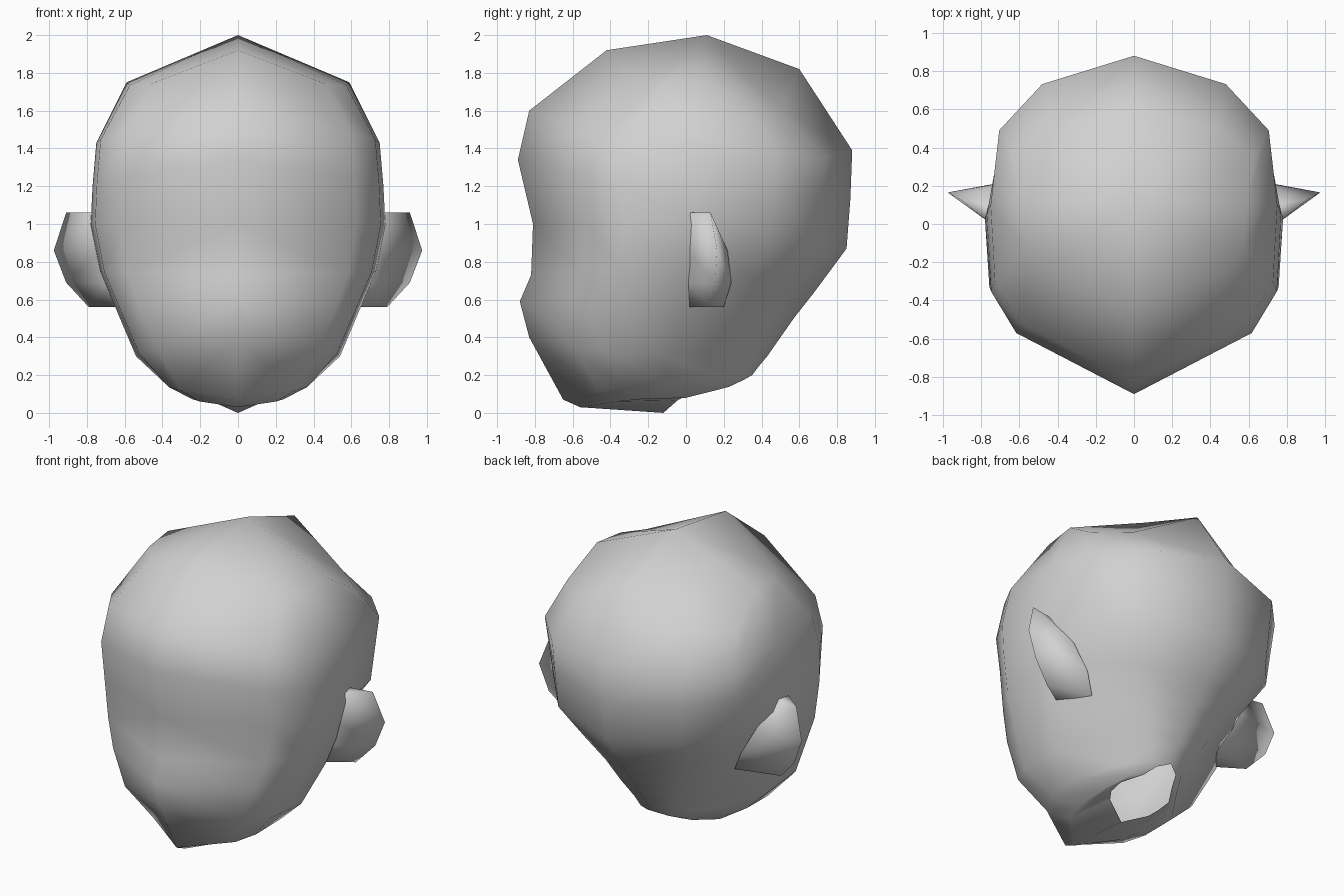
import bpy
import bmesh

cube = bpy.data.objects.get("Cube")
if cube:
    bpy.data.objects.remove(cube, do_unlink=True)

grey = bpy.data.materials.new("plain grey")
grey.use_nodes = True
COLOUR = (0.64, 0.64, 0.64, 1)
grey.diffuse_color = COLOUR
grey.node_tree.nodes["Principled BSDF"].inputs["Base Color"].default_value = COLOUR


def mix(a, b, t):
    return a + (b - a) * t


def add_mirrored(name, bm):
    """Turn a +x half mesh into a smooth, mirrored object."""
    mesh = bpy.data.meshes.new(name)
    bm.to_mesh(mesh)
    bm.free()
    mesh.materials.append(grey)
    mesh.polygons.foreach_set("use_smooth", [True] * len(mesh.polygons))
    obj = bpy.data.objects.new(name, mesh)
    bpy.context.collection.objects.link(obj)
    mirror = obj.modifiers.new("mirror", 'MIRROR')
    mirror.use_clip = True
    return obj


def bridge(bm, upper, lower):
    """Join two rows of vertices with quads."""
    for i in range(len(upper) - 1):
        bm.faces.new((upper[i], lower[i], lower[i + 1], upper[i + 1]))


# Head: tilted half rings from crown to neck opening
# front y, front z, back y, back z, front width, back width, side y, side z, corner sag
RINGS = [
    (-.42, 1.92, .60, 1.82, .59, .67, .10, 1.75, .20),
    (-.83, 1.60, .88, 1.39, .75, .75, .10, 1.43, .05),
    (-.89, 1.34, .87, 1.13, .77, .74, .05, 1.20, 0),
    (-.81, 1.00, .85, .87, .78, .72, .03, 1.00, 0),
    (-.82, .73, .68, .64, .73, .56, 0, .75, 0),
    (-.88, .59, .57, .50, .65, .43, 0, .56, 0),
    (-.83, .40, .50, .40, .54, .34, -.1, .30, 0),
    (-.65, .07, .43, .30, .38, .24, -.1, .15, 0),
    (-.56, .03, .38, .24, .25, .19, 0, .08, 0),
    (-.12, 0, .35, .20, .19, .12, .10, .11, 0),
]
# width share, y share, z share between the midline and the side, sag share
FRONT = [(0, 0, 0, 0), (.8, .34, .6, .4), (.97, .57, .85, .2), (1, 1, 1, 0)]
BACK = [(.94, .5, .3, .9), (.64, .81, .7, 1), (0, 1, 1, 0)]


def half_ring(bm, yf, zf, yb, zb, wf, wb, ys, zs, sag):
    pts = [(wf * a, mix(yf, ys, b), mix(zf, zs, c) - sag * d) for a, b, c, d in FRONT]
    pts += [(wb * a, mix(ys, yb, b), mix(zs, zb, c) - sag * d) for a, b, c, d in BACK]
    return [bm.verts.new(p) for p in pts]


bm = bmesh.new()
crown = bm.verts.new((0, .11, 2))
rows = [half_ring(bm, *ring) for ring in RINGS]
for a, b in zip(rows[0], rows[0][1:]):
    bm.faces.new((crown, a, b))
for upper, lower in zip(rows, rows[1:]):
    bridge(bm, upper, lower)
add_mirrored("head", bm)

# Ears: thin wedges, root front - rim - root back at each height
# rim x, rim y, height, front root x, back root x, back root y
RIM = [(.91, .13, 1.06, .76, .74, .10), (.975, .165, .86, .73, .66, .22),
       (.91, .155, .69, .69, .57, .24), (.79, .12, .56, .62, .50, .20)]
bm = bmesh.new()
rows = []
for x, y, z, front, back, back_y in RIM:
    points = ((front, .01, z), (x, y, z), (back, back_y, z))
    rows.append([bm.verts.new(p) for p in points])
for upper, lower in zip(rows, rows[1:]):
    bridge(bm, upper, lower)
bm.faces.new(rows[0])
bm.faces.new(reversed(rows[-1]))
add_mirrored("ears", bm)
